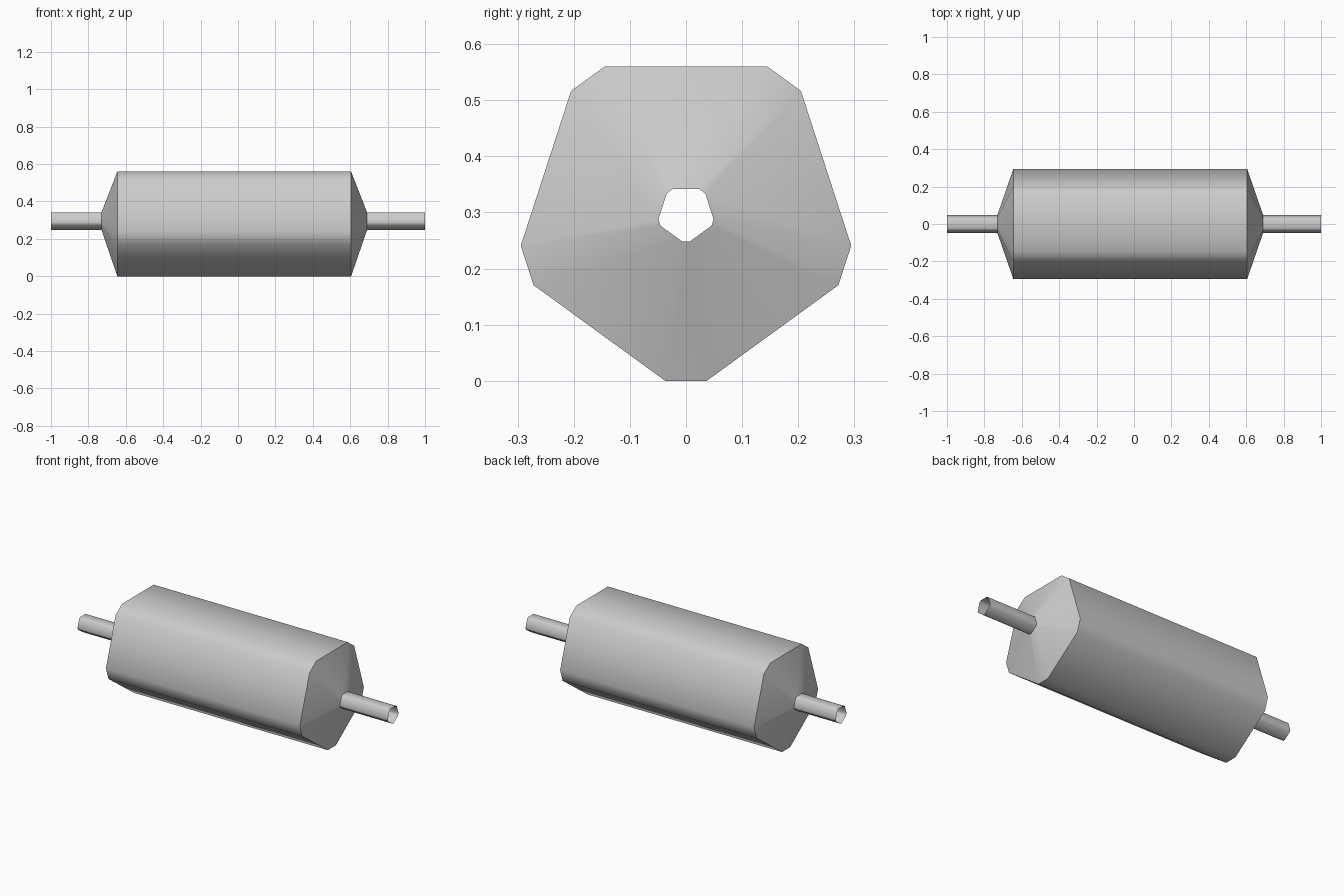
import bpy, bmesh, math
from mathutils import Vector

if "Cube" in bpy.data.objects:
    bpy.data.objects.remove(bpy.data.objects["Cube"])

R = 0.3245          # circumradius of the un-cut pentagon
CUT = 0.12          # share of each side removed at the corners
CENTRE_Z = 0.2976
HANDLE = 0.167      # handle size relative to the body


def cut_pentagon(scale):
    """Pentagon pointing down with chamfered corners, as (y, z) points."""
    corners = [Vector((math.sin(a), -math.cos(a))) * R * scale
               for a in (i * math.tau / 5 for i in range(5))]
    pts = []
    for i, c in enumerate(corners):
        pts.append(c.lerp(corners[i - 1], CUT))
        pts.append(c.lerp(corners[(i + 1) % 5], CUT))
    return pts


def loft(name, stations):
    """Open-ended shell through (x, scale) stations."""
    bm = bmesh.new()
    rings = [[bm.verts.new((x, p.x, p.y + CENTRE_Z)) for p in cut_pentagon(s)]
             for x, s in stations]
    for a, b in zip(rings, rings[1:]):
        for i in range(10):
            j = (i + 1) % 10
            bm.faces.new((a[i], a[j], b[j], b[i]))
    bmesh.ops.recalc_face_normals(bm, faces=bm.faces)
    mesh = bpy.data.meshes.new(name)
    bm.to_mesh(mesh)
    bm.free()
    obj = bpy.data.objects.new(name, mesh)
    bpy.context.collection.objects.link(obj)
    bpy.ops.object.select_all(action='DESELECT')
    obj.select_set(True)
    bpy.context.view_layer.objects.active = obj
    bpy.ops.object.shade_smooth_by_angle(angle=math.radians(45))
    return obj


# Hollow roller: open handle, tapered shoulder, body, shoulder, handle
loft("roller_body", [(-1.0, HANDLE), (-0.73, HANDLE), (-0.645, 1.0),
                     (0.605, 1.0), (0.69, HANDLE), (1.0, HANDLE)])
